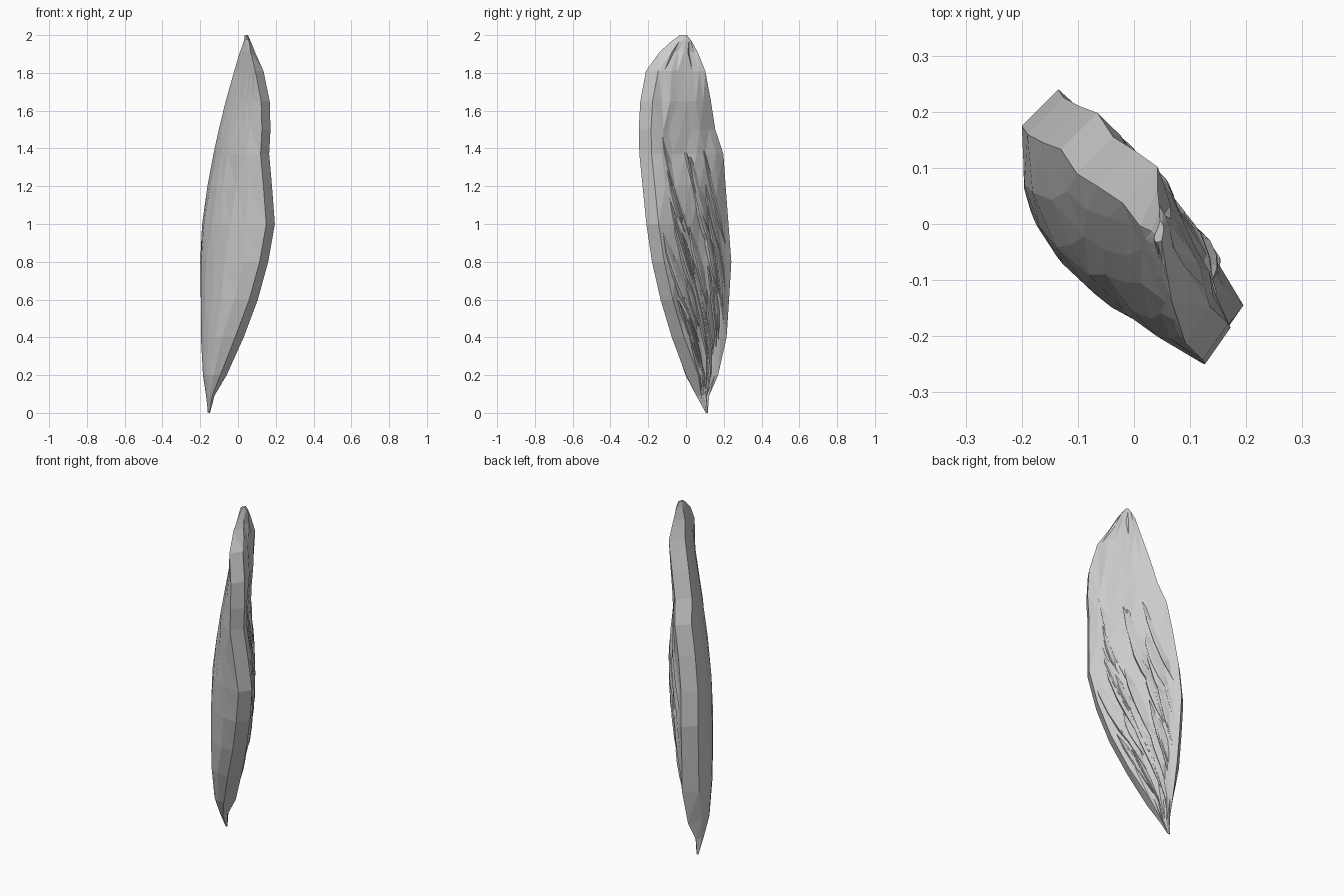
import bpy, bmesh, math, random
from mathutils import Vector

if "Cube" in bpy.data.objects:
    bpy.data.objects.remove(bpy.data.objects["Cube"])

random.seed(7)

# z, x min, x max, y min, y max, front bulge depth, back bulge depth (along the thin diagonal)
RINGS = [
    (0.00, -0.160, -0.148, 0.105, 0.115, -0.035, -0.025),
    (0.09, -0.167, -0.125, 0.055, 0.122, -0.070, -0.020),
    (0.20, -0.180, -0.060, 0.000, 0.170, -0.105, 0.010),
    (0.40, -0.190, 0.030, -0.075, 0.215, -0.128, 0.045),
    (0.60, -0.197, 0.105, -0.135, 0.228, -0.138, 0.072),
    (0.80, -0.200, 0.160, -0.180, 0.240, -0.141, 0.085),
    (1.00, -0.190, 0.195, -0.210, 0.225, -0.138, 0.090),
    (1.20, -0.162, 0.180, -0.230, 0.210, -0.122, 0.080),
    (1.37, -0.130, 0.165, -0.247, 0.198, -0.103, 0.072),
    (1.50, -0.102, 0.172, -0.250, 0.155, -0.088, 0.070),
    (1.65, -0.065, 0.168, -0.242, 0.132, -0.066, 0.068),
    (1.81, -0.020, 0.135, -0.212, 0.102, -0.040, 0.064),
    (1.91, 0.010, 0.090, -0.140, 0.062, -0.022, 0.056),
    (1.97, 0.032, 0.066, -0.075, 0.028, -0.006, 0.045),
    (2.00, 0.042, 0.052, -0.030, 0.005, 0.005, 0.035),
]
NF, NB = 6, 7


def ring_at(z):
    for a, b in zip(RINGS, RINGS[1:]):
        if z <= b[0]:
            f = (z - a[0]) / (b[0] - a[0])
            return [p + (q - p) * f for p, q in zip(a, b)]
    return list(RINGS[-1])


def side(r, t, back):
    """Point on the front or back face; t runs from the left end to the right end."""
    z, x0, x1, y0, y1, uf, ub = r
    bx, by = min(0.065, 0.4 * (x1 - x0)), min(0.065, 0.4 * (y1 - y0))
    if back:
        a, b, u = Vector((x0 + bx, y1)), Vector((x1, y0 + by)), ub
    else:
        a, b, u = Vector((x0, y1 - by)), Vector((x1 - bx * 0.7, y0)), uf
    p = a.lerp(b, t)
    mid = (a + b) / 2
    push = u - (mid.x + mid.y) / math.sqrt(2)
    push = max(push, 0) if back else min(push, 0)
    p += Vector((1, 1)) / math.sqrt(2) * push * max(math.sin(math.pi * t), 0) ** 0.7
    return Vector((p.x, p.y, z))


def make_object(name, bm):
    bmesh.ops.recalc_face_normals(bm, faces=bm.faces)
    me = bpy.data.meshes.new(name)
    bm.to_mesh(me)
    bm.free()
    ob = bpy.data.objects.new(name, me)
    bpy.context.collection.objects.link(ob)
    return ob


def loft(bm, sections):
    rows = [[bm.verts.new(p) for p in s] for s in sections]
    n = len(rows[0])
    for a, b in zip(rows, rows[1:]):
        for i in range(n):
            j = (i + 1) % n
            bm.faces.new((a[i], a[j], b[j], b[i]))
    bm.faces.new(rows[0])
    bm.faces.new(rows[-1])


# Main slab: faceted lens sections, irregular facet spacing, chipped back
bm = bmesh.new()
sections = []
for r in RINGS:
    j = lambda: random.uniform(-0.03, 0.03)
    inner = 0.0 < r[0] < 1.95
    front = [side(r, i / NF + (j() if 0 < i < NF else 0), False) for i in range(NF + 1)]
    back = [side(r, i / NB + (j() if 0 < i < NB else 0), True) for i in range(NB, -1, -1)]
    if inner:
        for p in back[1:-1]:
            chip = random.uniform(0, 0.014)
            p.x -= chip
            p.y -= chip
    sections.append(front + back)
loft(bm, sections)
bmesh.ops.triangulate(bm, faces=bm.faces)
make_object("stone_slab", bm)

# Splintered flakes running diagonally down the rough back
bm = bmesh.new()
for k in range(34):
    z_mid = random.uniform(0.3, 1.2)
    t_mid = random.uniform(0.1, 0.9)
    length = random.uniform(0.25, 0.55)
    width = random.uniform(0.08, 0.17)
    lift = random.uniform(0.003, 0.014)
    flake = []
    for i in range(5):
        f = i / 4
        z = max(0.08, z_mid + (f - 0.5) * length)
        t = t_mid + (f - 0.5) * length * 0.45
        r = ring_at(z)
        taper = 0.06 + math.sin(math.pi * f) ** 0.8 if 0 < f < 1 else 0.06
        h = lift * taper - 0.006
        pts = []
        for dt, up in ((-0.5, -0.012), (0.3, h), (0.45, h * 0.8), (0.5, -0.025)):
            tt = min(max(t + dt * width * taper, 0.02), 0.98)
            p = side(r, tt, True)
            pts.append(p + Vector((0.707, 0.707, 0)) * up)
        flake.append(pts)
    loft(bm, flake)
bmesh.ops.remove_doubles(bm, verts=bm.verts, dist=0.00001)
make_object("back_splinters", bm)
